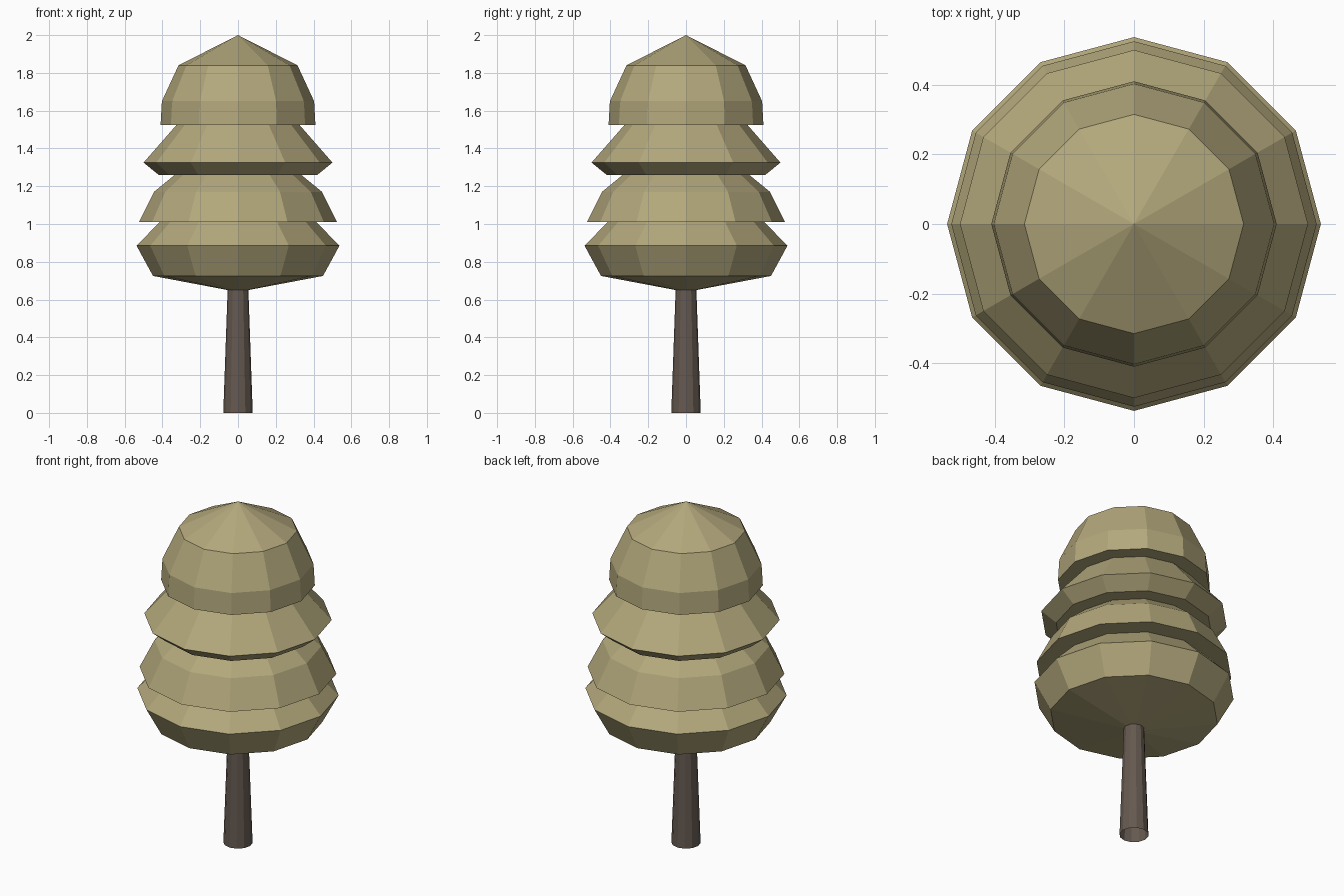
import bpy, bmesh, math

if "Cube" in bpy.data.objects:
    bpy.data.objects.remove(bpy.data.objects["Cube"])

SIDES = 12


def material(name, color):
    mat = bpy.data.materials.new(name)
    mat.diffuse_color = (*color, 1)
    mat.use_nodes = True
    mat.node_tree.nodes["Principled BSDF"].inputs["Base Color"].default_value = mat.diffuse_color
    return mat


def lathe(name, profile, mat):
    """Revolve (radius, z) points around z; radius 0 becomes a single pole."""
    bm = bmesh.new()
    rings = []
    for r, z in profile:
        n = SIDES if r > 0 else 1
        rings.append([bm.verts.new((r * math.cos(2 * math.pi * i / SIDES),
                                    r * math.sin(2 * math.pi * i / SIDES), z))
                      for i in range(n)])
    for low, high in zip(rings, rings[1:]):
        for i in range(SIDES):
            j = (i + 1) % SIDES
            loop = [low[i % len(low)], low[j % len(low)],
                    high[j % len(high)], high[i % len(high)]]
            bm.faces.new(list(dict.fromkeys(loop)))
    mesh = bpy.data.meshes.new(name)
    bm.to_mesh(mesh)
    bm.free()
    mesh.materials.append(mat)
    obj = bpy.data.objects.new(name, mesh)
    bpy.context.collection.objects.link(obj)
    return obj


leaf = material("leaf", (0.45, 0.39, 0.20))
bark = material("bark", (0.13, 0.10, 0.08))

# Tapered trunk, open at the ends
lathe("trunk", [(0.078, 0), (0.055, 0.65)], bark)

# Tiered crown as one stepped profile
lathe("crown", [
    (0, 0.64), (0.45, 0.725), (0.537, 0.885), (0.415, 1.01),
    (0.525, 1.01), (0.445, 1.17), (0.335, 1.26),
    (0.42, 1.26), (0.50, 1.325), (0.325, 1.525),
    (0.41, 1.525), (0.403, 1.65), (0.315, 1.84), (0, 2.0),
], leaf)
